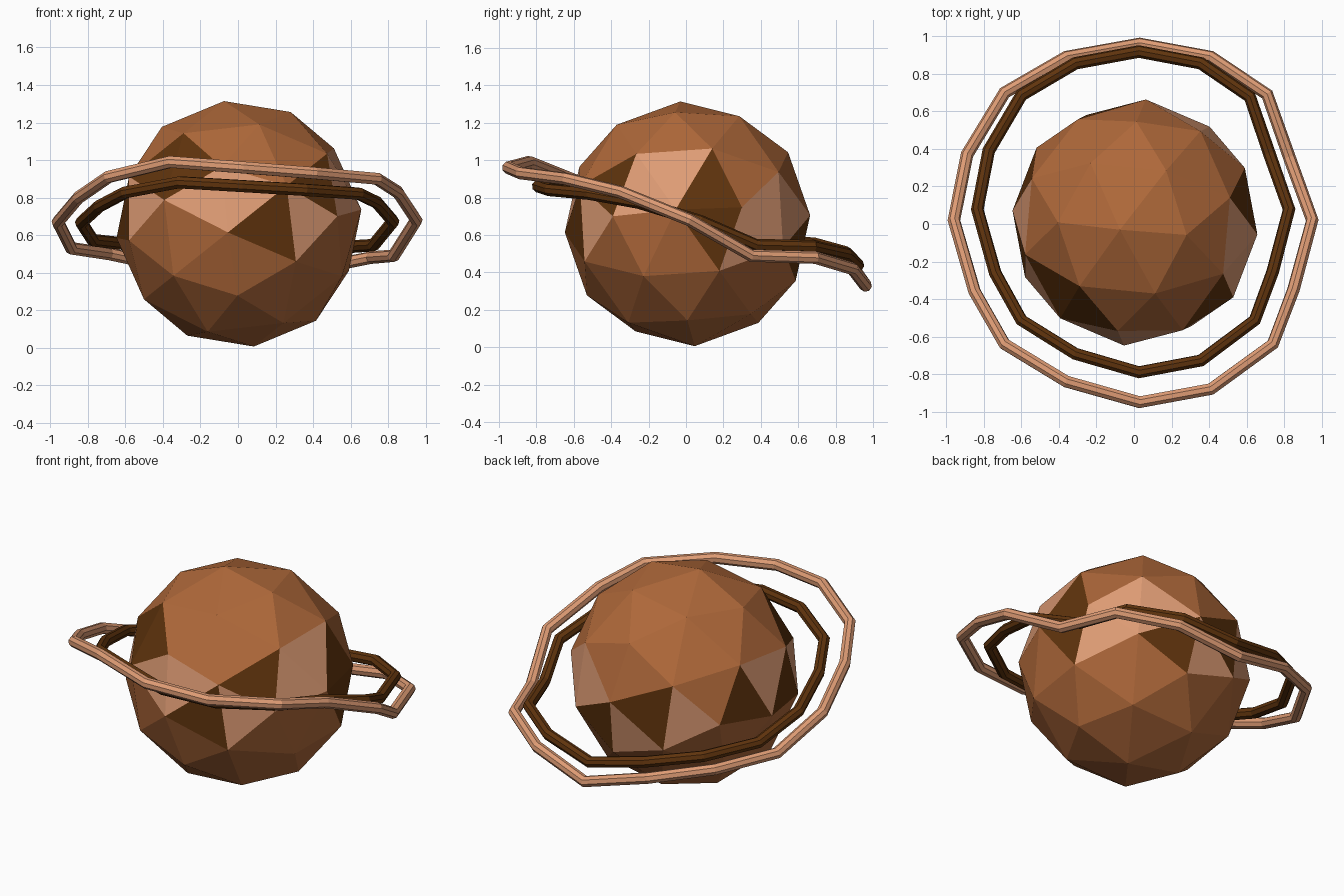
import bpy
import bmesh
from itertools import combinations, product
from math import cos, radians, sin, sqrt
from mathutils import Euler, Matrix, Vector

if "Cube" in bpy.data.objects:
    bpy.data.objects.remove(bpy.data.objects["Cube"], do_unlink=True)


def make_material(name, rgb):
    mat = bpy.data.materials.new(name)
    mat.use_nodes = True
    mat.diffuse_color = (*rgb, 1)
    mat.node_tree.nodes["Principled BSDF"].inputs["Base Color"].default_value = (*rgb, 1)
    return mat


rust = make_material("rust brown", (0.43, 0.14, 0.042))
tan = make_material("light tan", (0.73, 0.33, 0.175))
dark = make_material("dark brown", (0.117, 0.034, 0.004))


def facing(longitude, latitude):
    lon, lat = radians(longitude), radians(latitude)
    return Vector((cos(lon) * cos(lat), sin(lon) * cos(lat), sin(lat)))


# Planet: icosahedron corners plus the middles of its edges, pushed onto a sphere
RADIUS = 0.66
golden = (1 + sqrt(5)) / 2
corners = []
for a, b in product((-1, 1), repeat=2):
    corners += [Vector((0, a * golden, b)), Vector((b, 0, a * golden)),
                Vector((a * golden, b, 0))]
middles = [p + q for p, q in combinations(corners, 2) if (p - q).length < 2.1]

bm = bmesh.new()
for point in corners + middles:
    bm.verts.new(point.normalized() * RADIUS)
bmesh.ops.convex_hull(bm, input=bm.verts)
bmesh.ops.recalc_face_normals(bm, faces=bm.faces)

# Broken band of facets around the middle, as (longitude, latitude) per facet
tan_facets = [(-101, 17), (-79, 17), (-49, 0), (-17, 10), (0, 21), (37, -17),
              (49, 0), (69, 0), (101, -17), (131, 0), (180, 21), (-143, 17)]
dark_facets = [(-69, 0), (-37, 17), (17, 10), (17, -10), (79, -17), (111, 0),
               (163, 10), (-163, 10), (-135, 35), (-111, 35)]
for index, facets in ((1, tan_facets), (2, dark_facets)):
    for angles in facets:
        direction = facing(*angles)
        face = max(bm.faces,
                   key=lambda f: f.calc_center_median().normalized().dot(direction))
        face.material_index = index

# Slight tilt of the planet
tilt = Euler((0.07, -0.115, -0.097)).to_matrix().to_4x4()
bm.transform(Matrix.Translation((0.005, 0.008, RADIUS)) @ tilt)
mesh = bpy.data.meshes.new("planet")
bm.to_mesh(mesh)
bm.free()
for mat in (rust, tan, dark):
    mesh.materials.append(mat)
bpy.context.collection.objects.link(bpy.data.objects.new("planet", mesh))

# Rings: wavy closed paths swept with an eight-sided section
ring_path = [(0.95, 0.02, 0.68), (0.85, -0.35, 0.83), (0.74, -0.64, 0.9),
             (0.41, -0.88, 0.93), (0.03, -0.95, 0.96), (-0.36, -0.84, 0.99),
             (-0.69, -0.64, 0.91), (-0.85, -0.36, 0.8), (-0.96, 0.02, 0.67),
             (-0.89, 0.37, 0.53), (-0.69, 0.7, 0.5), (-0.36, 0.89, 0.43),
             (0.03, 0.96, 0.33), (0.41, 0.89, 0.42), (0.71, 0.69, 0.48),
             (0.83, 0.35, 0.49)]


def make_ring(name, scale, shift_y, mat):
    curve = bpy.data.curves.new(name, "CURVE")
    curve.dimensions = "3D"
    curve.bevel_depth = 0.034
    curve.bevel_resolution = 2
    spline = curve.splines.new("POLY")
    spline.points.add(len(ring_path) - 1)
    for point, (x, y, z) in zip(spline.points, ring_path):
        point.co = (x * scale[0], y * scale[1] + shift_y,
                    RADIUS + (z - RADIUS) * scale[2], 1)
    spline.use_cyclic_u = True
    spline.use_smooth = False
    curve.materials.append(mat)
    bpy.context.collection.objects.link(bpy.data.objects.new(name, curve))


make_ring("outer_ring", (1, 1, 1), 0, tan)
make_ring("inner_ring", (0.87, 0.895, 0.67), 0.06, dark)
